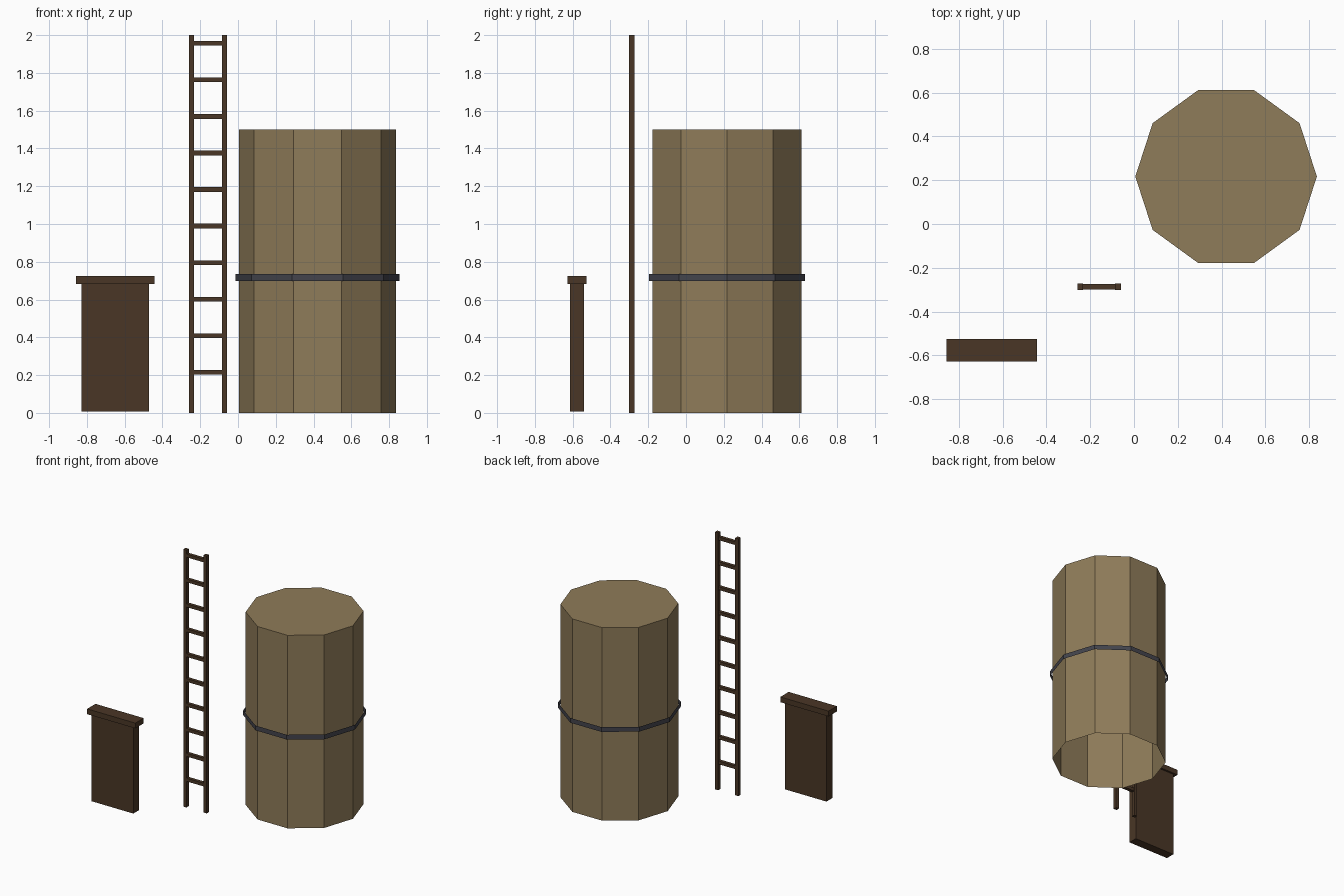
import bpy, bmesh, math

if "Cube" in bpy.data.objects:
    bpy.data.objects.remove(bpy.data.objects["Cube"])


def material(name, rgb):
    m = bpy.data.materials.new(name)
    m.diffuse_color = (*rgb, 1)
    m.use_nodes = True
    m.node_tree.nodes["Principled BSDF"].inputs["Base Color"].default_value = m.diffuse_color
    return m


TAN = material("tan wood", (0.275, 0.2, 0.1))
BROWN = material("dark brown wood", (0.068, 0.037, 0.019))
IRON = material("dark iron", (0.056, 0.057, 0.072))


def finish(bm, name, mat):
    me = bpy.data.meshes.new(name)
    bm.to_mesh(me)
    bm.free()
    me.materials.append(mat)
    ob = bpy.data.objects.new(name, me)
    bpy.context.collection.objects.link(ob)
    return ob


def box(name, x, y, z, mat):
    """Box from (min, max) ranges on each axis."""
    bm = bmesh.new()
    bmesh.ops.create_cube(bm, size=1)
    for v in bm.verts:
        v.co = [r[0] + (c + 0.5) * (r[1] - r[0]) for c, r in zip(v.co, (x, y, z))]
    return finish(bm, name, mat)


def decagon_tube(name, radius, z0, z1, mat, top=False):
    """Ten-sided wall, open below, with an optional lid."""
    bm = bmesh.new()
    rings = []
    for z in (z0, z1):
        rings.append([bm.verts.new((CX + radius * math.cos(i * math.tau / 10),
                                    CY + radius * math.sin(i * math.tau / 10), z))
                      for i in range(10)])
    low, high = rings
    for i in range(10):
        j = (i + 1) % 10
        bm.faces.new((low[i], low[j], high[j], high[i]))
    if top:
        bm.faces.new(high)
    return finish(bm, name, mat)


# Tank with an iron hoop
CX, CY = 0.421, 0.217
decagon_tube("tank", 0.415, 0, 1.5, TAN, top=True)
decagon_tube("hoop", 0.433, 0.698, 0.735, IRON)

# Ladder
LY = (-0.301, -0.273)
box("ladder_left_rail", (-0.259, -0.232), LY, (0, 2), BROWN)
box("ladder_right_rail", (-0.086, -0.059), LY, (0, 2), BROWN)
for i in range(10):
    z = 0.215 + i * 0.1935
    box(f"ladder_rung_{i + 1}", (-0.232, -0.086), (-0.3, -0.274),
        (z - 0.0125, z + 0.0125), BROWN)

# Door panel with a lintel
box("door_panel", (-0.829, -0.471), (-0.613, -0.541), (0.008, 0.683), BROWN)
box("door_lintel", (-0.857, -0.443), (-0.628, -0.526), (0.683, 0.724), BROWN)
